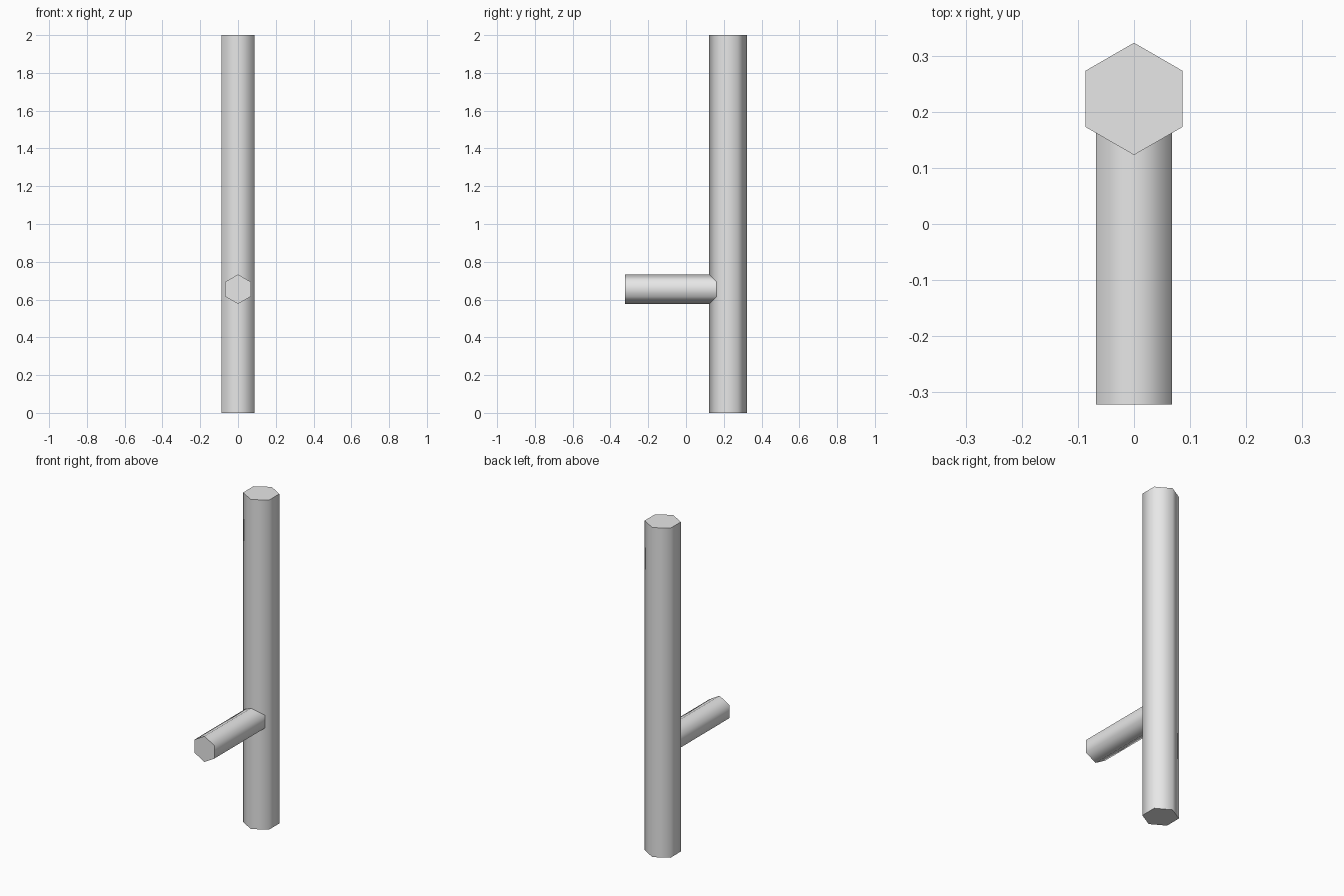
import bpy
import math

cube = bpy.data.objects.get("Cube")
if cube:
    bpy.data.objects.remove(cube, do_unlink=True)

# Single plain grey material
grey = bpy.data.materials.new("light_grey")
grey.use_nodes = True
colour = (0.8, 0.8, 0.8, 1.0)
grey.diffuse_color = colour
grey.node_tree.nodes["Principled BSDF"].inputs["Base Color"].default_value = colour


def hex_bar(name, radius, length, centre, tilt=0.0):
    """Six-sided bar with smooth sides and flat, sharp-edged caps."""
    bpy.ops.mesh.primitive_cylinder_add(
        vertices=6, radius=radius, depth=length,
        location=centre, rotation=(tilt, 0, 0))
    bar = bpy.context.object
    bar.name = bar.data.name = name
    bar.data.materials.append(grey)
    bpy.ops.object.transform_apply(location=False, rotation=True, scale=False)
    bpy.ops.object.shade_smooth_by_angle(angle=math.radians(70))
    return bar


# Upright pole, with a corner towards the front
POLE_Y = 0.223
hex_bar("pole", 0.1, 2.0, (0, POLE_Y, 1.0))

# Side peg, running from the pole's core out to the front
FRONT_Y = -0.322
hex_bar("peg", 0.078, POLE_Y - FRONT_Y,
        (0, (POLE_Y + FRONT_Y) / 2, 0.655), math.pi / 2)
